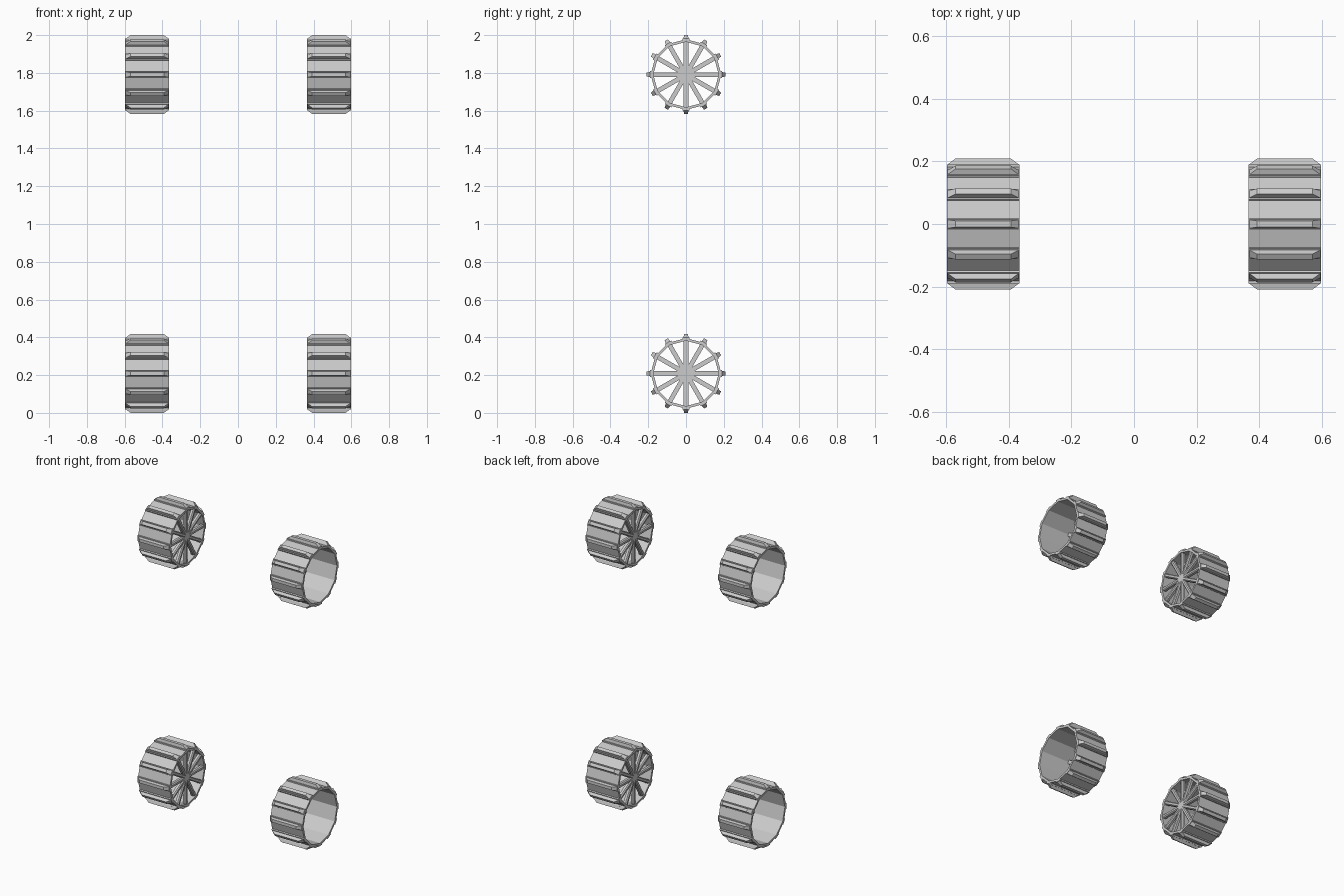
import bpy, bmesh
from math import pi, cos, sin
from mathutils import Matrix, Vector

if "Cube" in bpy.data.objects:
    bpy.data.objects.remove(bpy.data.objects["Cube"])

SIDES = 12
X_IN, X_OUT = 0.365, 0.597     # wheel faces along the axle
R_RIM, R_BORE, R_TREAD = 0.187, 0.173, 0.209


def loft(bm, a, b):
    """Closed solid between two matching outlines."""
    va, vb = [bm.verts.new(p) for p in a], [bm.verts.new(p) for p in b]
    n = len(a)
    bm.faces.new(va)
    bm.faces.new(vb[::-1])
    for i in range(n):
        j = (i + 1) % n
        bm.faces.new((va[i], vb[i], vb[j], va[j]))


def make_wheel_mesh():
    bm = bmesh.new()
    # twelve-sided rim band, open on the outer side
    section = [(X_IN, R_BORE), (X_IN, R_RIM), (X_OUT, R_RIM), (X_OUT, R_BORE)]
    rings = [[bm.verts.new((x, r * cos(2 * pi * k / SIDES), r * sin(2 * pi * k / SIDES)))
              for x, r in section] for k in range(SIDES)]
    for k in range(SIDES):
        a, b = rings[k], rings[(k + 1) % SIDES]
        for i in range(4):
            j = (i + 1) % 4
            bm.faces.new((a[i], a[j], b[j], b[i]))

    for k in range(SIDES):
        rot = Matrix.Rotation(2 * pi * k / SIDES, 3, 'X')

        def outline(pts):
            return [rot @ Vector(p) for p in pts]

        # tapered tread bar with sloping ends
        def rect(x0, x1, w, r):
            return outline([(x0, -w, r), (x1, -w, r), (x1, w, r), (x0, w, r)])
        loft(bm, rect(X_IN, X_OUT, 0.019, 0.174), rect(X_IN, X_OUT, 0.019, 0.190))
        loft(bm, rect(X_IN, X_OUT, 0.014, 0.188),
             rect(X_IN + 0.028, X_OUT - 0.028, 0.010, R_TREAD))

        # spoke with a bevelled cross-section on the inner face
        def spoke(r):
            x0, x1, w = X_IN + 0.004, X_IN + 0.026, 0.012
            return outline([(x0, -w * .5, r), (x0, w * .5, r), (x0 + .006, w, r),
                            (x1, w, r), (x1, -w, r), (x0 + .006, -w, r)])
        loft(bm, spoke(0.0), spoke(0.176))

    bmesh.ops.recalc_face_normals(bm, faces=bm.faces)
    mesh = bpy.data.meshes.new("wheel")
    bm.to_mesh(mesh)
    bm.free()
    return mesh


# four wheels: two axle heights, left side turned to face inward
wheel = make_wheel_mesh()
for level, z in (("lower", 0.209), ("upper", 1.791)):
    for side, turn in (("right", 0), ("left", pi)):
        ob = bpy.data.objects.new(f"{level}_{side}_wheel", wheel)
        ob.location.z = z
        ob.rotation_euler.z = turn
        bpy.context.collection.objects.link(ob)
